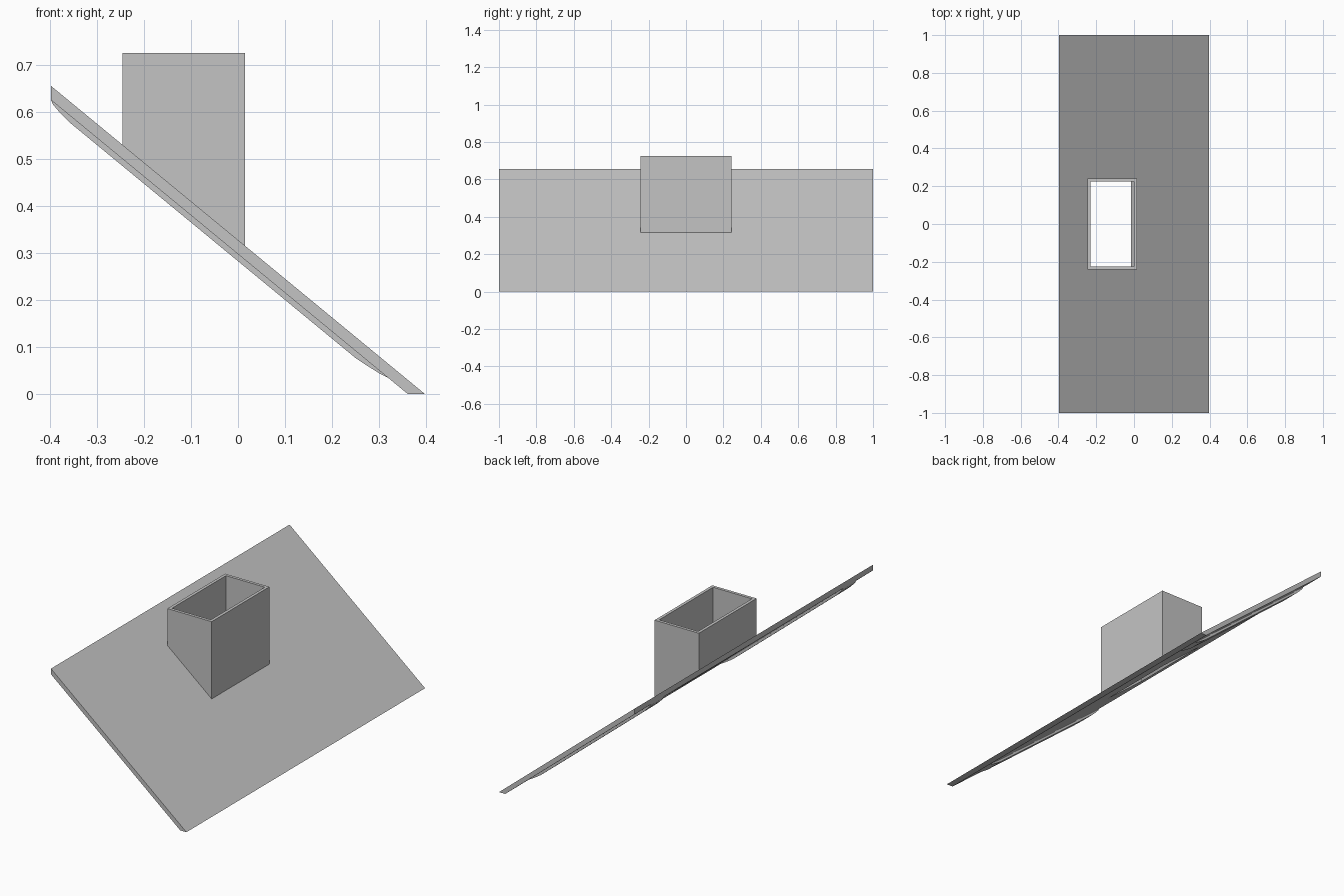
import bpy
import bmesh
from mathutils import Vector

cube = bpy.data.objects.get("Cube")
if cube:
    bpy.data.objects.remove(cube, do_unlink=True)

grey = bpy.data.materials.new("plain grey")
grey.use_nodes = True
colour = (0.55, 0.55, 0.55, 1)
grey.diffuse_color = colour
grey.node_tree.nodes["Principled BSDF"].inputs["Base Color"].default_value = colour

HALF, RISE, THICK = 0.3975, 0.655, 0.03
PITCH = RISE / (2 * HALF)


def roof_z(x):
    """Height of the upper roof surface."""
    return PITCH * (HALF - x)


def prism(name, profile, y0, y1):
    """Extrude an x-z profile along y."""
    bm = bmesh.new()
    face = bm.faces.new([bm.verts.new((x, y0, z)) for x, z in profile])
    ext = bmesh.ops.extrude_face_region(bm, geom=[face])
    moved = [v for v in ext["geom"] if isinstance(v, bmesh.types.BMVert)]
    bmesh.ops.translate(bm, vec=(0, y1 - y0, 0), verts=moved)
    bmesh.ops.recalc_face_normals(bm, faces=bm.faces)
    mesh = bpy.data.meshes.new(name)
    bm.to_mesh(mesh)
    bm.free()
    mesh.materials.append(grey)
    obj = bpy.data.objects.new(name, mesh)
    bpy.context.collection.objects.link(obj)
    return obj


def cut(target, cutter):
    """Subtract the cutter, then discard it."""
    mod = target.modifiers.new("opening", "BOOLEAN")
    mod.operation = "DIFFERENCE"
    mod.solver = "EXACT"
    mod.object = cutter
    cutter.hide_render = True
    bpy.context.view_layer.objects.active = target
    bpy.ops.object.modifier_apply(modifier=mod.name)
    bpy.data.objects.remove(cutter, do_unlink=True)


# Sloping roof slab, plumb at the ridge and level at the eave
slab = prism("roof_slab", [(-HALF, RISE), (HALF, 0), (HALF - THICK / PITCH, 0),
                           (-HALF, RISE - THICK)], -1, 1)

# Chimney shaft standing on the slope
LEFT, RIGHT, TOP, DEPTH, WALL = -0.245, 0.015, 0.725, 0.242, 0.016
chimney = prism("chimney", [(LEFT, roof_z(LEFT)), (RIGHT, roof_z(RIGHT)),
                            (RIGHT, TOP), (LEFT, TOP)], -DEPTH, DEPTH)
a, b, d = LEFT + WALL, RIGHT - WALL, DEPTH - WALL
cut(chimney, prism("flue_cutter", [(a, 0), (b, 0), (b, 1), (a, 1)], -d, d))

# Opening through the slab, square to the slope
normal = Vector((PITCH, 1)).normalized() * 0.1
corners = [Vector((x, roof_z(x))) for x in (a, b)]
cut(slab, prism("slab_cutter", [corners[0] - normal, corners[1] - normal,
                                corners[1] + normal, corners[0] + normal], -d, d))

# Slim rafters below the slab with rounded ends: (x, drop below the slab)
shape = [(-HALF, 0), (-0.393, 0.006), (-0.38, 0.011), (-0.355, 0.015),
         (0.25, 0.015), (0.275, 0.011), (0.3, 0.006), (0.32, 0)]
rafter = [(x, roof_z(x) - THICK - drop) for x, drop in shape]
for side, label in ((-1, "front"), (1, "back")):
    prism(label + "_rafter", rafter, side * 0.75, side * 0.86)
